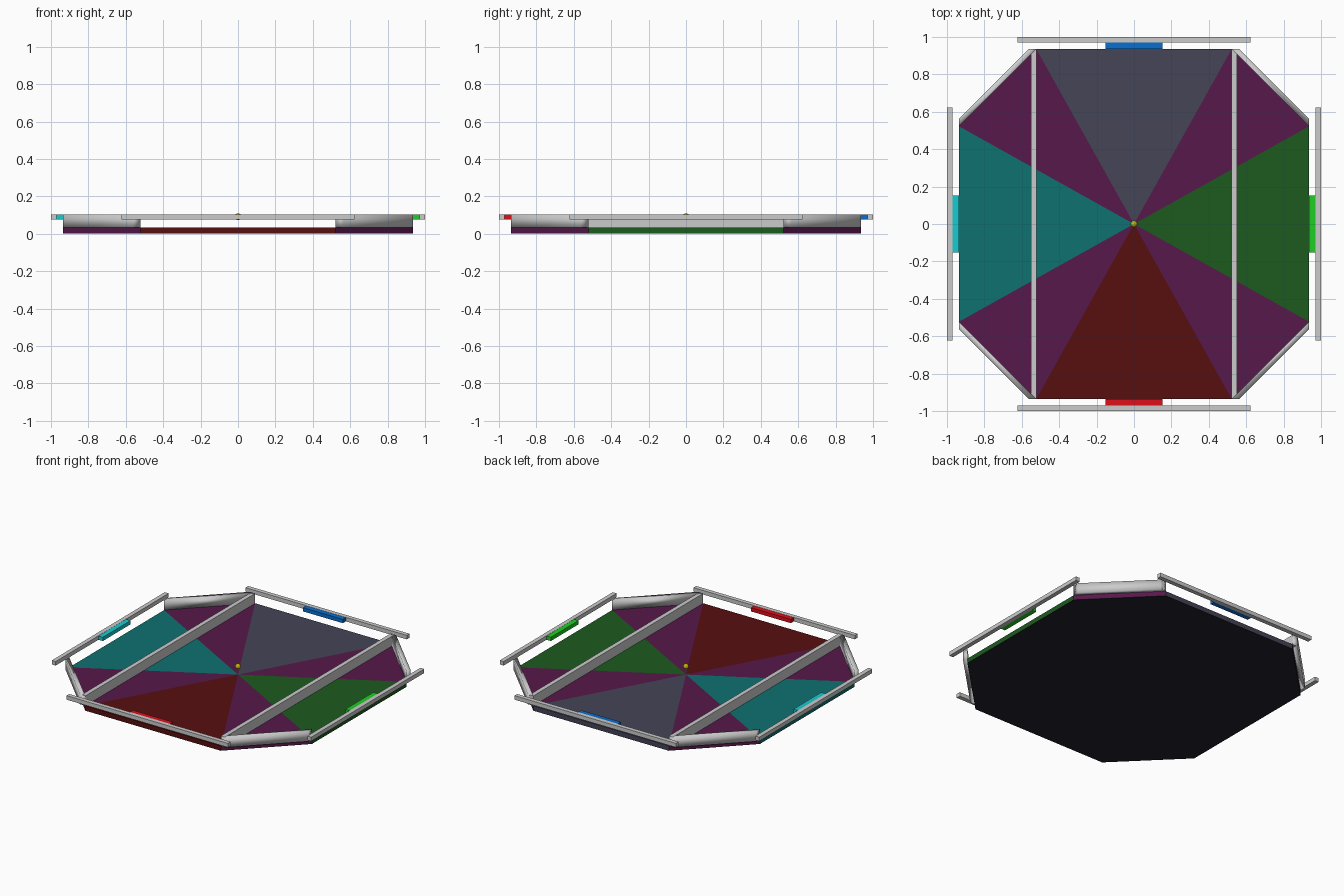
import bpy, bmesh, math
from mathutils import Matrix

if "Cube" in bpy.data.objects:
    bpy.data.objects.remove(bpy.data.objects["Cube"])

A, B = 0.935, 0.522          # octagon apothem and half side
FLOOR, TOP = 0.034, 0.103


def colour(name, r, g, b):
    m = bpy.data.materials.new(name)
    m.diffuse_color = [(c / 255) ** 2.2 for c in (r, g, b)] + [1]
    m.use_nodes = True
    m.node_tree.nodes["Principled BSDF"].inputs["Base Color"].default_value = m.diffuse_color
    return m


def finish(bm, name, mats=()):
    bmesh.ops.recalc_face_normals(bm, faces=bm.faces)
    me = bpy.data.meshes.new(name)
    bm.to_mesh(me)
    bm.free()
    ob = bpy.data.objects.new(name, me)
    bpy.context.collection.objects.link(ob)
    for m in mats:
        me.materials.append(m)
    return ob


def prism(name, pts, z0, z1, mats=(), angle=0):
    bm = bmesh.new()
    f = bm.faces.new([bm.verts.new((x, y, z0)) for x, y in pts])
    ext = bmesh.ops.extrude_face_region(bm, geom=[f], use_keep_orig=True)["geom"]
    for v in ext:
        if isinstance(v, bmesh.types.BMVert):
            v.co.z = z1
    bm.transform(Matrix.Rotation(angle, 4, 'Z'))
    return finish(bm, name, mats)


def rect(x0, x1, y0, y1):
    return [(x0, y0), (x1, y0), (x1, y1), (x0, y1)]


purple = colour("purple", 88, 30, 76)
dark = colour("underside_dark", 38, 38, 48)
yellow = colour("yellow", 190, 175, 20)
sides = [("front", colour("dark_red", 88, 22, 22), colour("red", 220, 22, 32)),
         ("right", colour("dark_green", 34, 90, 36), colour("green", 36, 205, 40)),
         ("back", colour("slate", 70, 70, 88), colour("blue", 18, 110, 205)),
         ("left", colour("dark_teal", 22, 112, 112), colour("cyan", 32, 200, 205))]

for i, (side, floor_mat, goal_mat) in enumerate(sides):
    a = i * math.pi / 2
    # coloured floor wedges
    prism(side + "_floor_wedge", [(0, 0), (-B, -A), (B, -A)], 0.002, FLOOR, [floor_mat], a)
    prism(side + "_corner_floor_wedge", [(0, 0), (B, -A), (A, -B)], 0.002, FLOOR, [purple], a)
    # outer rail and goal marker
    prism(side + "_rail", rect(-0.622, 0.622, -1.0, -0.97), 0.075, TOP, (), a)
    prism(side + "_goal", rect(-0.153, 0.153, -0.97, -A), 0.076, 0.102, [goal_mat], a)
    # softly shaded corner wall
    w = prism(side + "_corner_wall", [(B, -A), (B + 0.042, -A), (A, -B - 0.042), (A, -B)],
              FLOOR, TOP, (), a)
    w.data.shade_smooth()

# dark underside of the floor
octagon = [(-B, -A), (B, -A), (A, -B), (A, B), (B, A), (-B, A), (-A, B), (-A, -B)]
prism("floor_underside", octagon, 0, 0.002, [dark])

# long dividing walls
for s, n in ((-1, "left"), (1, "right")):
    c = s * 0.537
    prism(n + "_divider", rect(c - 0.015, c + 0.015, -A, A), FLOOR, TOP)

# ball at the centre
bm = bmesh.new()
bmesh.ops.create_uvsphere(bm, u_segments=24, v_segments=12, radius=0.018,
                          matrix=Matrix.Translation((0, 0, 0.091)))
finish(bm, "ball", [yellow]).data.shade_smooth()
